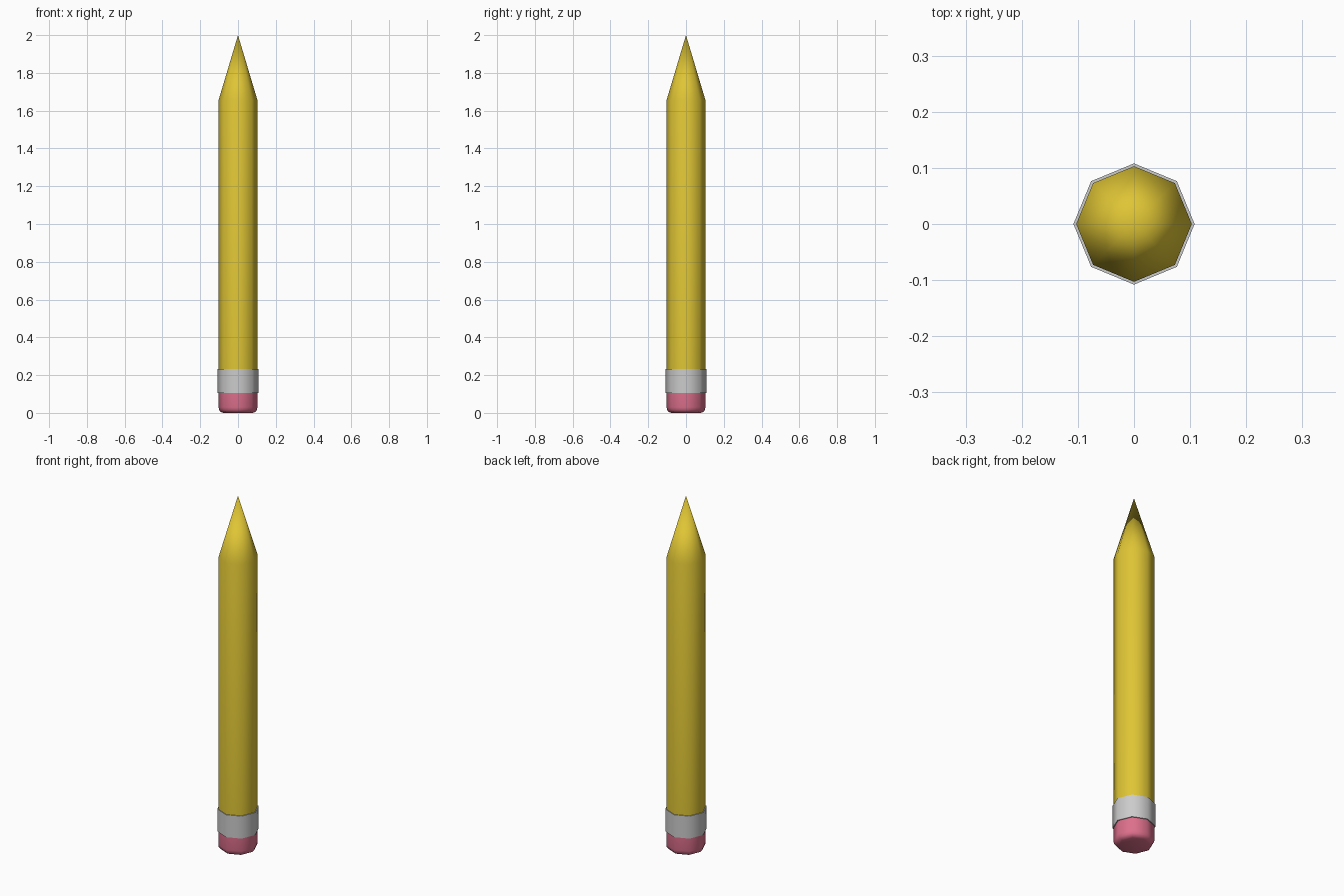
import bpy, bmesh
from math import cos, sin, pi, radians

if "Cube" in bpy.data.objects:
    bpy.data.objects.remove(bpy.data.objects["Cube"])

SIDES = 8


def lathe(name, profile, color=None):
    """Revolve (radius, z) points into an eight-sided part; radius 0 makes a pole."""
    bm = bmesh.new()
    rings = []
    for r, z in profile:
        if r == 0:
            rings.append([bm.verts.new((0, 0, z))] * SIDES)
        else:
            rings.append([bm.verts.new((r * cos(2 * pi * i / SIDES), r * sin(2 * pi * i / SIDES), z))
                          for i in range(SIDES)])
    for a, b in zip(rings, rings[1:]):
        for i in range(SIDES):
            j = (i + 1) % SIDES
            bm.faces.new(dict.fromkeys((a[i], a[j], b[j], b[i])))
    bmesh.ops.recalc_face_normals(bm, faces=bm.faces)
    mesh = bpy.data.meshes.new(name)
    bm.to_mesh(mesh)
    bm.free()
    obj = bpy.data.objects.new(name, mesh)
    bpy.context.collection.objects.link(obj)
    if color:
        mat = bpy.data.materials.new(name + "_paint")
        mat.diffuse_color = color
        mat.use_nodes = True
        mat.node_tree.nodes["Principled BSDF"].inputs["Base Color"].default_value = mat.diffuse_color
        mesh.materials.append(mat)
    bpy.ops.object.select_all(action='DESELECT')
    obj.select_set(True)
    bpy.context.view_layer.objects.active = obj
    bpy.ops.object.shade_smooth_by_angle(angle=radians(50))
    return obj


# Yellow shaft running into the sharpened point
lathe("pencil_body", [(0.103, 0.23), (0.103, 1.655), (0, 2.0)], (0.74, 0.56, 0.035, 1))

# Metal band with narrow lips at both ends
lathe("ferrule", [(0.103, 0.105), (0.108, 0.105), (0.108, 0.232), (0.103, 0.232)])

# Pink eraser with rounded bottom edge
lathe("eraser", [(0, 0), (0.078, 0), (0.091, 0.005), (0.1, 0.015), (0.103, 0.03), (0.103, 0.105)],
      (0.72, 0.16, 0.26, 1))
